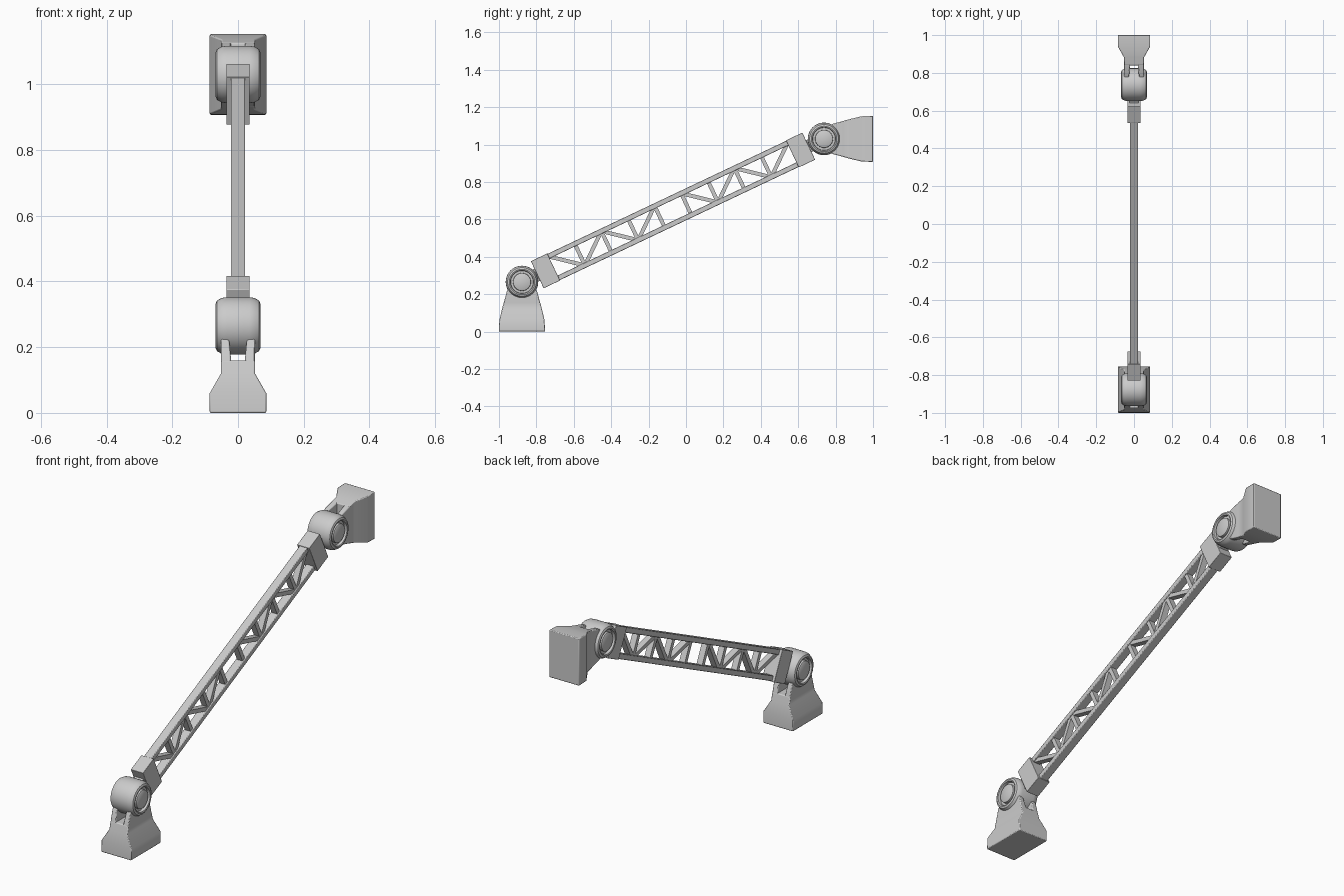
import bpy, bmesh, math
from mathutils import Matrix, Vector

if "Cube" in bpy.data.objects:
    bpy.data.objects.remove(bpy.data.objects["Cube"])

grey = bpy.data.materials.new("plain grey")
grey.use_nodes = True
grey.diffuse_color = (0.6, 0.6, 0.6, 1)
grey.node_tree.nodes["Principled BSDF"].inputs["Base Color"].default_value = (0.6, 0.6, 0.6, 1)


def finish(name, bm, matrix, bevel=0.0):
    bmesh.ops.recalc_face_normals(bm, faces=bm.faces[:])
    mesh = bpy.data.meshes.new(name)
    bm.to_mesh(mesh)
    bm.free()
    mesh.materials.append(grey)
    ob = bpy.data.objects.new(name, mesh)
    bpy.context.collection.objects.link(ob)
    ob.matrix_world = matrix
    if bevel:
        mod = ob.modifiers.new("edge bevel", "BEVEL")
        mod.width = bevel
        mod.segments = 2
    bpy.ops.object.select_all(action="DESELECT")
    ob.select_set(True)
    bpy.context.view_layer.objects.active = ob
    bpy.ops.object.shade_smooth_by_angle(angle=math.radians(35))


def loft(bm, sections):
    """Stack rectangles given as (x_min, x_max, half_depth, height)."""
    rings = []
    for x0, x1, d, h in sections:
        rings.append([bm.verts.new(p) for p in
                      ((x0, -d, h), (x1, -d, h), (x1, d, h), (x0, d, h))])
    for a, b in zip(rings, rings[1:]):
        for i in range(4):
            j = (i + 1) % 4
            bm.faces.new((a[i], a[j], b[j], b[i]))
    bm.faces.new(rings[0])
    bm.faces.new(rings[-1])


def box(bm, center, size, angle=0.0):
    m = (Matrix.Translation(center) @ Matrix.Rotation(angle, 4, "X")
         @ Matrix.Diagonal((*size, 1)))
    bmesh.ops.create_cube(bm, size=1, matrix=m)


def bracket(name, matrix):
    # flared foot with a pair of prongs
    bm = bmesh.new()
    loft(bm, [(-.086, .086, .123, 0), (-.086, .086, .121, .06),
              (-.052, .052, .107, .12), (-.052, .052, .096, .16)])
    finish(name + "_foot", bm, matrix, 0.004)
    bm = bmesh.new()
    for s in (-1, 1):
        loft(bm, [(s * .02, s * .052, .098, .15), (s * .026, s * .052, .081, .215),
                  (s * .032, s * .05, .068, .235)])
    finish(name + "_prongs", bm, matrix, 0.004)


def joint(name, center):
    # turned hub: chamfered rim, recessed ring and raised button
    half = [(.068, 0), (.068, .04), (.064, .047), (.052, .048), (.052, .06),
            (.066, .062), (.068, .068), (.064, .077), (.05, .085), (.035, .087)]
    profile = half + [(-x, r) for x, r in reversed(half)]
    bm = bmesh.new()
    verts = [bm.verts.new((x, 0, r)) for x, r in profile]
    edges = [bm.edges.new(pair) for pair in zip(verts, verts[1:])]
    bmesh.ops.spin(bm, geom=verts + edges, cent=(0, 0, 0), axis=(1, 0, 0),
                   angle=math.tau, steps=48)
    bmesh.ops.remove_doubles(bm, verts=bm.verts[:], dist=1e-5)
    finish(name, bm, Matrix.Translation(center))


low = Vector((0, -.877, .265))
high = Vector((0, .738, 1.03))
span = (high - low).length
tilt = math.atan2(high.z - low.z, high.y - low.y)

bracket("lower_bracket", Matrix.Translation((0, low.y, 0)))
bracket("upper_bracket", Matrix.Translation((0, 1, high.z)) @ Matrix.Rotation(math.pi / 2, 4, "X"))
joint("lower_joint", low)
joint("upper_joint", high)

# arm parts are laid along local y, then tilted
arm = Matrix.Translation(low) @ Matrix.Rotation(tilt, 4, "X")
start, end = .185, span - .185

for name, block_at, tongue_at in (("lower", .139, .08), ("upper", span - .139, span - .08)):
    bm = bmesh.new()
    box(bm, (0, block_at, 0), (.071, .097, .16))
    finish(name + "_end_block", bm, arm, 0.002)
    bm = bmesh.new()
    box(bm, (0, tongue_at, 0), (.05, .05, .07))
    finish(name + "_tongue", bm, arm, 0.002)

# two long rails
rail = .064
for name, s in (("top_rail", 1), ("bottom_rail", -1)):
    bm = bmesh.new()
    box(bm, (0, span / 2, s * rail), (.044, end - start, .027))
    finish(name, bm, arm, 0.003)

# uprights and alternating diagonals, with the middle bay open
bays = 9
step = (end - start) / bays
bm = bmesh.new()
for i in range(1, bays):
    box(bm, (0, start + i * step, 0), (.032, .021, 2 * rail))
length = math.hypot(step, 2 * rail) - .012
for i in range(bays):
    if i != bays // 2:
        down = (i % 2 == 0) if i < bays // 2 else (i % 2 == 1)
        slope = math.atan2(2 * rail, step) * (-1 if down else 1)
        box(bm, (0, start + (i + .5) * step, 0), (.032, length, .021), slope)
finish("truss_struts", bm, arm)
